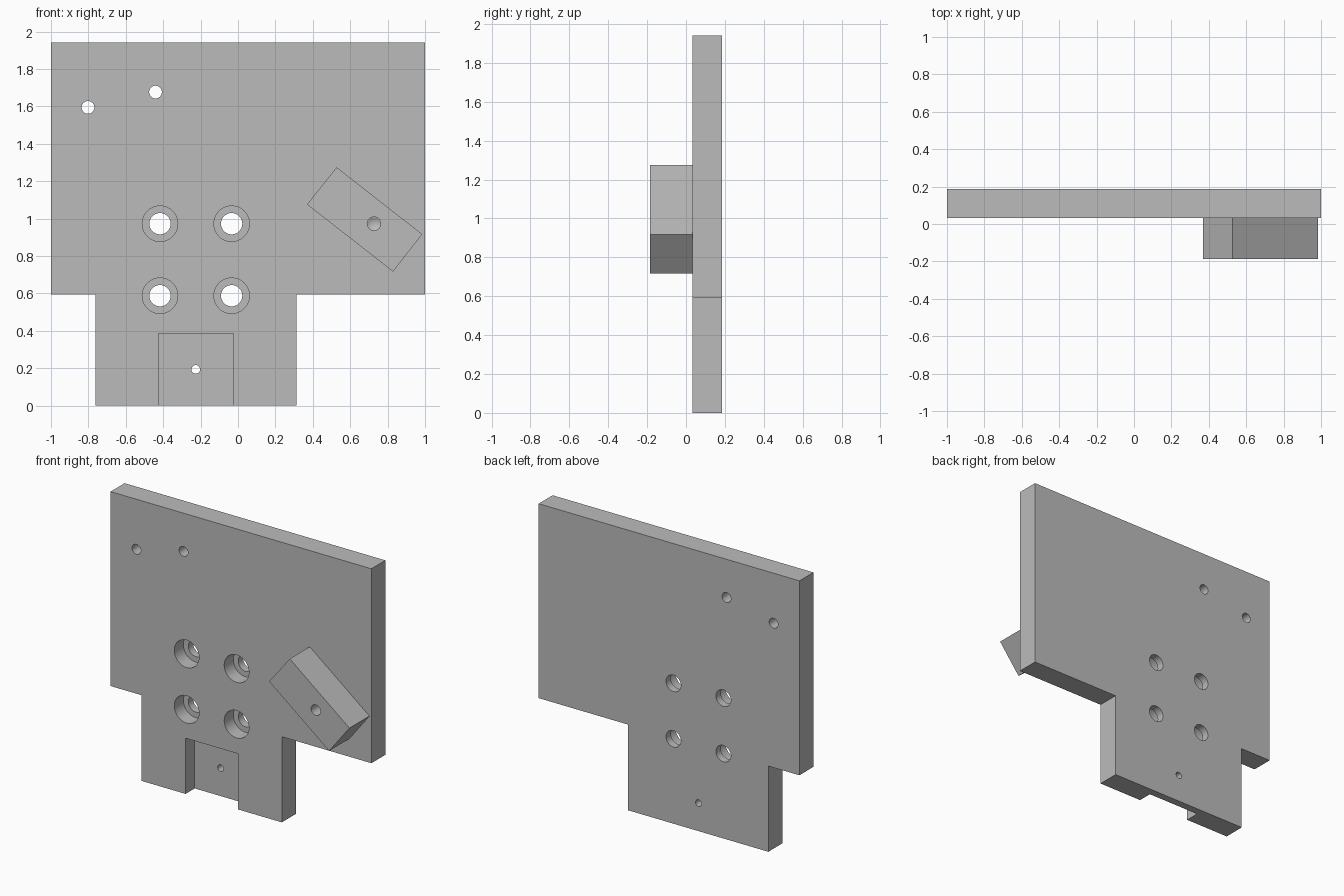
import bpy, bmesh
from math import radians
from mathutils import Matrix, Vector

if "Cube" in bpy.data.objects:
    bpy.data.objects.remove(bpy.data.objects["Cube"], do_unlink=True)

FRONT, BACK, BLOCK_FRONT = 0.033, 0.186, -0.186
POCKET_FLOOR = FRONT + 0.1

grey = bpy.data.materials.new("plain_grey")
grey.use_nodes = True
colour = (0.5, 0.5, 0.5, 1)
grey.diffuse_color = colour
grey.node_tree.nodes["Principled BSDF"].inputs["Base Color"].default_value = colour


def make_object(name, bm):
    bmesh.ops.recalc_face_normals(bm, faces=bm.faces[:])
    mesh = bpy.data.meshes.new(name)
    bm.to_mesh(mesh)
    bm.free()
    mesh.materials.append(grey)
    obj = bpy.data.objects.new(name, mesh)
    bpy.context.collection.objects.link(obj)
    return obj


def extrude_outline(name, outline, y0, y1):
    """Solid from an x-z outline, running from y0 to y1."""
    bm = bmesh.new()
    face = bm.faces.new([bm.verts.new((x, y0, z)) for x, z in outline])
    new = bmesh.ops.extrude_face_region(bm, geom=[face])["geom"]
    verts = [v for v in new if isinstance(v, bmesh.types.BMVert)]
    bmesh.ops.translate(bm, verts=verts, vec=(0, y1 - y0, 0))
    return make_object(name, bm)


def drill(x, z, y0, y1, radius, end_radius=None):
    """Round cutter along y, optionally tapering towards y1."""
    bm = bmesh.new()
    bmesh.ops.create_cone(
        bm, cap_ends=True, segments=48, depth=y1 - y0, radius1=radius,
        radius2=radius if end_radius is None else end_radius,
        matrix=Matrix.Translation((x, (y0 + y1) / 2, z)) @ Matrix.Rotation(radians(-90), 4, "X"))
    return make_object("cutter", bm)


def cut(target, cutter):
    bpy.context.view_layer.objects.active = target
    mod = target.modifiers.new("cut", "BOOLEAN")
    mod.operation, mod.solver, mod.object = "DIFFERENCE", "EXACT", cutter
    bpy.ops.object.modifier_apply(modifier=mod.name)
    bpy.data.objects.remove(cutter, do_unlink=True)


# Upright plate with a narrower foot
plate = extrude_outline("mounting_plate", [
    (-0.762, 0), (0.313, 0), (0.313, 0.594), (1, 0.594),
    (1, 1.942), (-1, 1.942), (-1, 0.594), (-0.762, 0.594)], FRONT, BACK)

# Open pocket in the foot
cut(plate, extrude_outline("cutter", [
    (-0.425, -0.1), (-0.024, -0.1), (-0.024, 0.386), (-0.425, 0.386)], FRONT - 0.1, POCKET_FLOOR))

# Four counterbored bolt holes
for x in (-0.417, -0.034):
    for z in (0.588, 0.973):
        cut(plate, drill(x, z, FRONT - 0.1, POCKET_FLOOR, 0.095))
        cut(plate, drill(x, z, FRONT, BACK + 0.1, 0.057))

# Plain through holes
for x, z, radius in ((-0.802, 1.595, 0.034), (-0.441, 1.677, 0.034), (-0.226, 0.194, 0.023)):
    cut(plate, drill(x, z, FRONT - 0.1, BACK + 0.1, radius))

# Tilted block with a drilled blind hole
block = extrude_outline("tilted_block", [
    (0.527, 1.275), (0.369, 1.076), (0.829, 0.717), (0.985, 0.917)], BLOCK_FRONT, FRONT)
hole_end = BLOCK_FRONT + 0.13
cut(block, drill(0.727, 0.973, BLOCK_FRONT - 0.1, hole_end, 0.036))
cut(block, drill(0.727, 0.973, hole_end - 0.001, hole_end + 0.02, 0.036, 0))

# Smooth hole walls, crisp edges
bpy.ops.object.select_all(action="DESELECT")
for obj in (plate, block):
    obj.select_set(True)
bpy.context.view_layer.objects.active = plate
bpy.ops.object.shade_smooth_by_angle(angle=radians(30))
